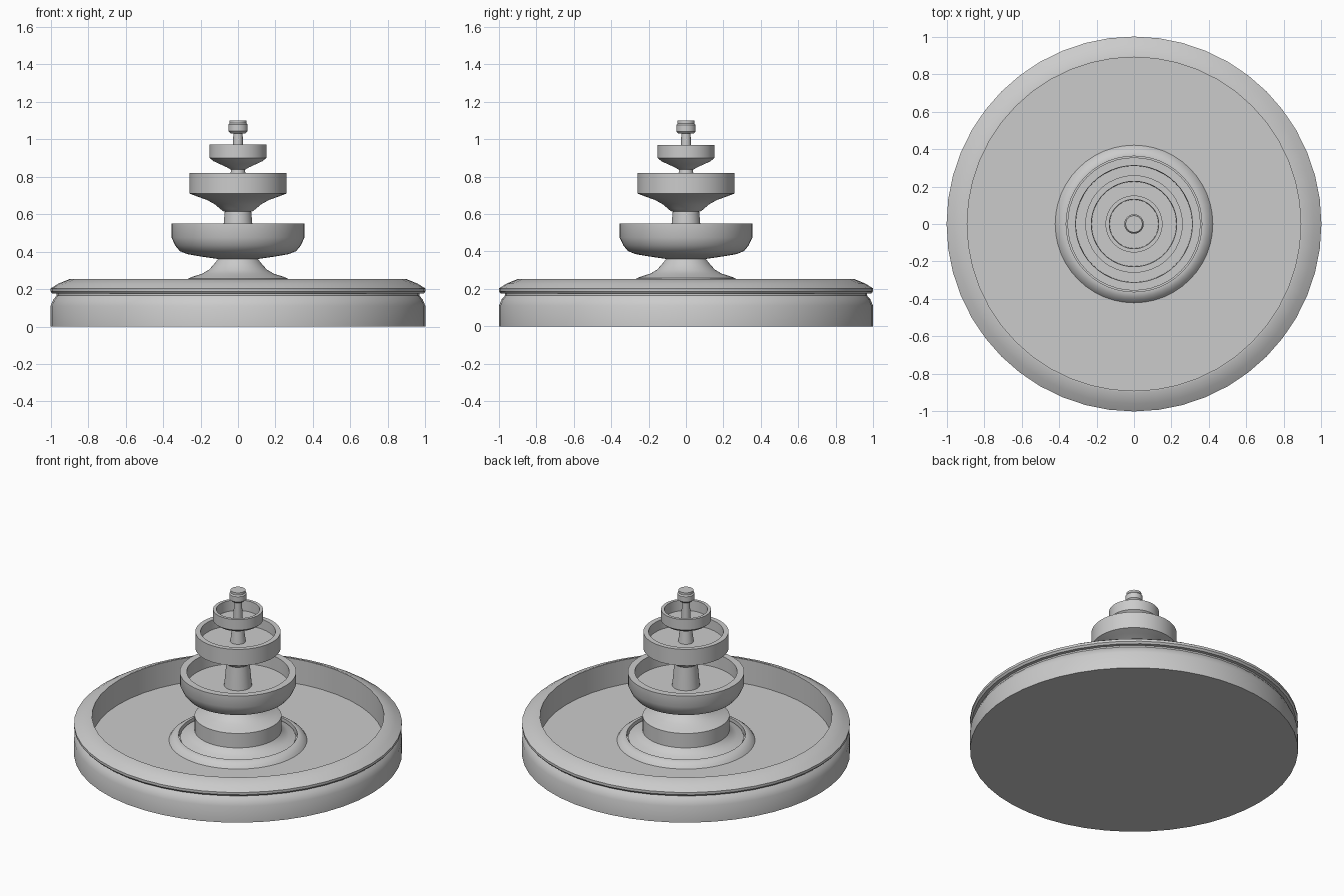
import bpy, bmesh, math

if "Cube" in bpy.data.objects:
    bpy.data.objects.remove(bpy.data.objects["Cube"])

SEG = 48


def lathe(name, profile, closed=True, smooth=35):
    """Spin an (r, z) profile around z; points with r = 0 become poles."""
    bm = bmesh.new()
    rings = []
    for r, z in profile:
        if r == 0:
            rings.append([bm.verts.new((0, 0, z))])
        else:
            rings.append([bm.verts.new((r * math.cos(2 * math.pi * i / SEG),
                                        r * math.sin(2 * math.pi * i / SEG), z))
                          for i in range(SEG)])
    pairs = list(zip(rings, rings[1:]))
    if closed:
        pairs.append((rings[-1], rings[0]))
    for a, b in pairs:
        for i in range(SEG):
            j = (i + 1) % SEG
            if len(a) == 1 and len(b) == 1:
                break
            if len(a) == 1:
                bm.faces.new((a[0], b[j], b[i]))
            elif len(b) == 1:
                bm.faces.new((a[i], a[j], b[0]))
            else:
                bm.faces.new((a[i], a[j], b[j], b[i]))
    bmesh.ops.recalc_face_normals(bm, faces=bm.faces)
    mesh = bpy.data.meshes.new(name)
    bm.to_mesh(mesh)
    bm.free()
    ob = bpy.data.objects.new(name, mesh)
    bpy.context.collection.objects.link(ob)
    bpy.ops.object.select_all(action='DESELECT')
    ob.select_set(True)
    bpy.context.view_layer.objects.active = ob
    bpy.ops.object.shade_smooth_by_angle(angle=math.radians(smooth))
    return ob


# Pool with undercut wall, overhanging lip and sunken floor
lathe("pool_basin", [(0, 0), (1, 0), (1, .11), (.985, .145), (.968, .165), (.968, .175),
                     (.99, .175), (1, .187), (1, .203), (.96, .228), (.9, .253),
                     (.89, .253), (.89, .09), (0, .09)], closed=False)

# Raised ring on the pool floor around the pedestal
lathe("floor_ring", [(.422, .088), (.41, .105), (.39, .12), (.372, .127),
                     (.362, .127), (.362, .088)])

# Pedestal: flared foot, drum and bell-shaped neck
lathe("pedestal", [(0, .088), (.352, .088), (.352, .112), (.31, .125), (.28, .142),
                   (.265, .16), (.265, .257), (.235, .268), (.19, .282), (.155, .303),
                   (.13, .33), (.105, .362), (0, .362)], closed=False)

# Lower, middle and upper bowls
lathe("lower_bowl", [(0, .36), (.105, .36), (.2, .374), (.27, .386), (.31, .402), (.335, .432),
                     (.355, .475), (.355, .55), (.312, .55), (.31, .46), (0, .46)], closed=False)
lathe("middle_bowl", [(0, .613), (.075, .613), (.095, .627), (.12, .65), (.165, .675),
                      (.22, .695), (.26, .71), (.26, .82), (.228, .82), (.226, .755),
                      (0, .755)], closed=False)
lathe("upper_bowl", [(0, .838), (.04, .838), (.06, .85), (.1, .868), (.13, .882), (.152, .9),
                     (.152, .97), (.132, .97), (.13, .9), (0, .9)], closed=False)

# Stems between the bowls
for name, r0, r1, z0, z1 in (("lower_stem", .085, .07, .455, .62),
                             ("middle_stem", .048, .036, .75, .845),
                             ("upper_stem", .027, .025, .895, 1.04)):
    lathe(name, [(0, z0), (r0, z0), (r1, z1), (0, z1)], closed=False)

# Spout at the top
lathe("spout", [(0, 1.03), (.04, 1.03), (.052, 1.042), (.052, 1.077), (.045, 1.085),
                (.045, 1.1), (0, 1.1)], closed=False)
